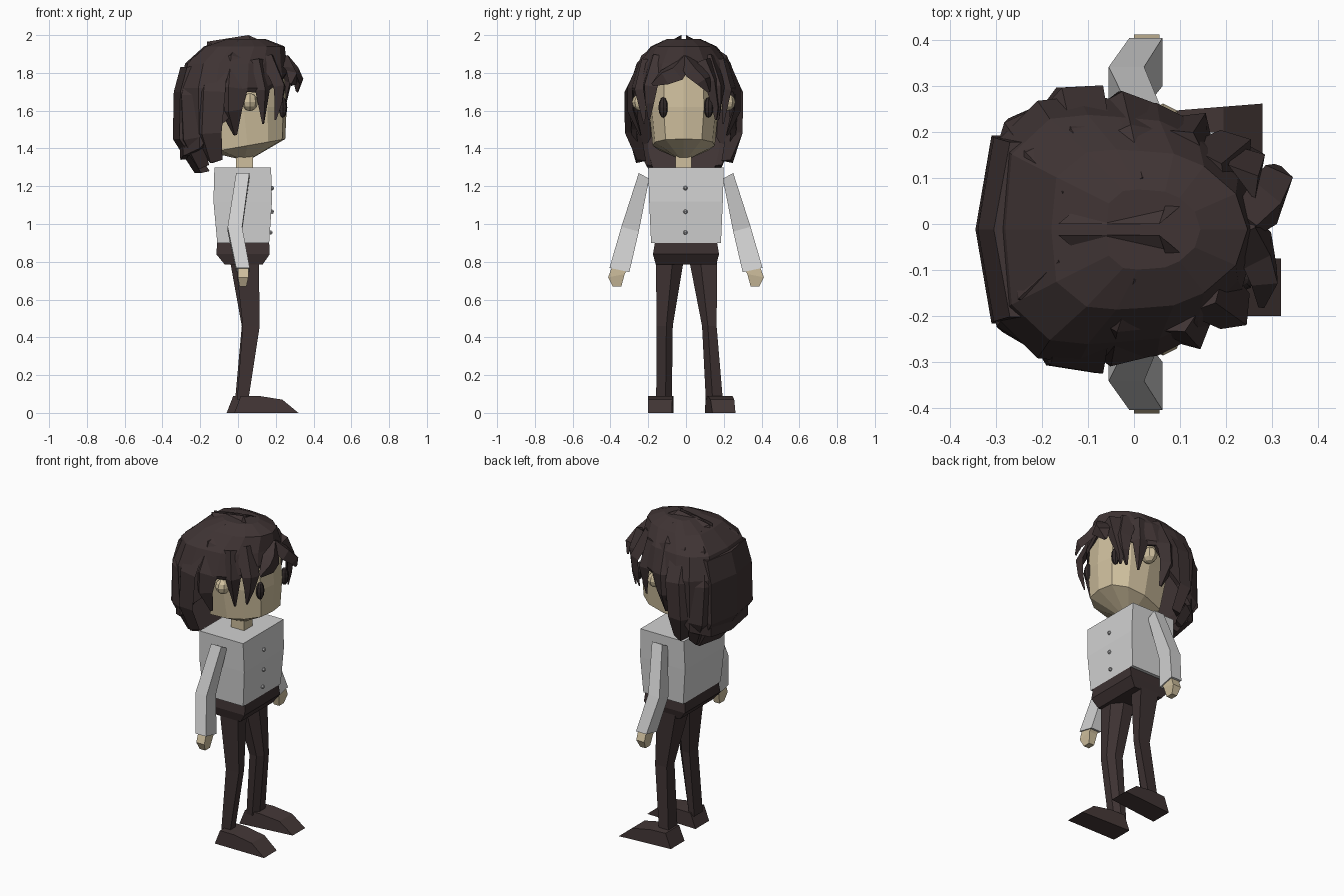
import bpy, bmesh, math
from mathutils import Vector

cube = bpy.data.objects.get("Cube")
if cube:
    bpy.data.objects.remove(cube, do_unlink=True)


def material(name, r, g, b):
    m = bpy.data.materials.new(name)
    m.use_nodes = True
    m.diffuse_color = (r, g, b, 1)
    m.node_tree.nodes["Principled BSDF"].inputs["Base Color"].default_value = (r, g, b, 1)
    return m


HAIR = material("dark brown hair", 0.05, 0.034, 0.034)
PANTS = material("dark brown cloth", 0.046, 0.031, 0.031)
SHOE = material("brown leather", 0.058, 0.039, 0.038)
SHIRT = material("light grey cloth", 0.64, 0.64, 0.64)
BUTTON = material("grey button", 0.52, 0.52, 0.53)
SKIN = material("skin", 0.62, 0.52, 0.34)
EYE = material("dark eye", 0.03, 0.022, 0.022)
MID = -0.012  # the head sits slightly off centre


def finish(bm, name, mat):
    bmesh.ops.recalc_face_normals(bm, faces=bm.faces)
    me = bpy.data.meshes.new(name)
    bm.to_mesh(me)
    bm.free()
    me.materials.append(mat)
    ob = bpy.data.objects.new(name, me)
    bpy.context.collection.objects.link(ob)
    return ob


def loft(name, rings, mat, cap_start=True, cap_end=True):
    """Skin a list of equal-length point rings."""
    bm = bmesh.new()
    rows = [[bm.verts.new(p) for p in ring] for ring in rings]
    n = len(rows[0])
    for a, b in zip(rows, rows[1:]):
        for i in range(n):
            j = (i + 1) % n
            bm.faces.new((a[i], a[j], b[j], b[i]))
    if cap_start:
        bm.faces.new(rows[0])
    if cap_end:
        bm.faces.new(rows[-1])
    return finish(bm, name, mat)


def quad(x0, x1, y0, y1, z0, z1=None):
    """Rectangle whose height may slope across y."""
    z1 = z0 if z1 is None else z1
    return [(x0, y0, z0), (x1, y0, z0), (x1, y1, z1), (x0, y1, z1)]


def flip(rings, side):
    return [[(x, y * side, z) for x, y, z in ring] for ring in rings]


def blob(name, centre, size, mat, u=8, v=6):
    bm = bmesh.new()
    bmesh.ops.create_uvsphere(bm, u_segments=u, v_segments=v, radius=1)
    for vert in bm.verts:
        vert.co = Vector(c + s * k for c, s, k in zip(centre, size, vert.co))
    return finish(bm, name, mat)


def mirrored(half):
    """Close a half outline, front to back, across its centre line."""
    return half + [(x, -y) for x, y in reversed(half[1:-1])]


# Shirt, hips, neck
loft("shirt", [quad(-.125, .175, -.2, .2, 1.3), quad(-.13, .18, -.195, .195, 1.12),
               quad(-.11, .165, -.185, .185, .9)], SHIRT)
loft("hips", [quad(-.11, .165, -.165, .165, .9), quad(-.115, .168, -.175, .175, .84),
              quad(-.07, .13, -.16, .16, .785)], PANTS)
loft("neck", [quad(-.01, .08, -.055, .03, 1.29), quad(-.01, .08, -.055, .03, 1.42)], SKIN)
for i, (x, z) in enumerate([(.18, 1.19), (.179, 1.065), (.172, .955)]):
    blob(f"button_{i + 1}", (x, -.003, z), (.013, .012, .012), BUTTON, 6, 4)

# Arms and hands
for side, word in ((1, "left"), (-1, "right")):
    arm = [quad(-.01, .06, .195, .25, 1.24, 1.27), quad(-.055, .022, .25, .342, .96, .985),
           quad(-.01, .062, .3, .405, .745, .768)]
    hand = [quad(0, .055, .315, .395, .75, .765), quad(0, .055, .325, .412, .735, .718),
            quad(.008, .045, .342, .388, .67)]
    loft(word + "_sleeve", flip(arm, side), SHIRT)
    loft(word + "_hand", flip(hand, side), SKIN)


def leg_ring(x0, x1, inner, outer, z):
    """Leg section with its inner front corner cut away."""
    cut = inner + (outer - inner) * .4
    return [(x0, outer, z), (x1, outer, z), (x1, cut, z), (x0 + (x1 - x0) * .6, inner, z),
            (x0, inner, z)]


# Legs and shoes, uneven stance: (x back, x front, y inner, y outer) at hip, knee, ankle
stance = {
    "left": ((-.045, .085, .015, .165), (.02, .1, .085, .162), (-.015, .05, .105, .195),
             (-.04, (.1, .14), (.235, .262))),
    "right": ((-.015, .11, -.01, -.16), (.025, .115, -.07, -.155), (-.005, .055, -.075, -.158),
              (0, (-.2, -.2), (-.065, -.075)))}
for word, (hip, knee, ankle, (shift, low, high)) in stance.items():
    loft(word + "_leg", [leg_ring(*hip, .82), leg_ring(*knee, .46), leg_ring(*ankle, .07)], PANTS)
    shoe = []
    for heel_y, toe_y in (low, high):
        side_points = ((-.02, 0), (.015, .09), (.11, .09), (.235, .07), (.32, 0))
        shoe.append([(x + shift, heel_y + (toe_y - heel_y) * (x + .02) / .34, z)
                     for x, z in side_points])
    loft(word + "_shoe", shoe, SHOE)

# Head with a sloping jaw
face = mirrored([(1, 0), (.92, .58), (.55, .92), (0, 1), (-.7, .8), (-1, 0)])


def head_ring(cx, rx, ry, z, tilt=0):
    return [(cx + x * rx, MID + y * ry, z + tilt * x) for x, y in face]


loft("head", [head_ring(.035, .035, .03, 1.345), head_ring(.05, .2, .165, 1.415, .035),
              head_ring(.03, .228, .185, 1.62), head_ring(.03, .215, .175, 1.8),
              head_ring(.03, .14, .12, 1.92)], SKIN)
for side, word in ((1, "left"), (-1, "right")):
    blob(word + "_eye", (.237, side * .12, 1.617), (.024, .026, .055), EYE, 8, 6)
    blob(word + "_ear", (.063, MID + side * .222, 1.645), (.043, .052, .048), SKIN, 8, 6)

# Hair cap: an outline scaled up the skull, with a hem that drops to the back
outline = mirrored([(.27, 0), (.235, .13), (.14, .23), (.05, .275), (-.05, .285),
                    (-.12, .29), (-.21, .28), (-.3, .19), (-.315, 0)])
hem = [1.8, 1.75, 1.69, 1.7, 1.56, 1.5, 1.4, 1.36, 1.34]
hem = hem + hem[-2:0:-1]
cap = [[(cx + x * sx, MID + y * sy, z) for x, y in outline]
       for z, sx, sy, cx in ((1.98, .35, .3, .05), (1.94, .73, .6, .05), (1.85, .92, .86, .01))]
cap.append([(x, MID + y, max(1.72, h + .02)) for (x, y), h in zip(outline, hem)])
cap.append([(x * .97, MID + y * .96, h) for (x, y), h in zip(outline, hem)])
ob = loft("hair_cap", cap, HAIR, True, False)
mod = ob.modifiers.new("Thickness", "SOLIDIFY")
mod.thickness = .03


def lock(name, path, widths, depth=.02):
    """Tapered faceted lock of hair lying on the head."""
    pts = [Vector(p) for p in path]
    rings = []
    for i, (p, w) in enumerate(zip(pts, widths)):
        along = (pts[min(i + 1, len(pts) - 1)] - pts[max(i - 1, 0)]).normalized()
        out = p - Vector((0, MID, 1.62))
        out = (out - along * out.dot(along)).normalized()
        across = along.cross(out)
        d = depth * min(1, w / .04)
        rings.append([p + across * w - out * d, p + across * w * .15 + out * d,
                      p - across * w - out * d])
    return loft(name, rings, HAIR)


# Locks repeated on both sides
pairs = {
    "temple_lock": ([(.17, .14, 1.89), (.235, .19, 1.73), (.225, .19, 1.64), (.2, .185, 1.55)],
                    (.07, .05, .03, .006)),
    "ear_front_lock": ([(.11, .2, 1.87), (.14, .24, 1.71), (.135, .21, 1.53)],
                       (.07, .045, .006)),
    "ear_back_lock": ([(.01, .1, 1.955), (-.02, .21, 1.88), (-.035, .28, 1.72),
                       (-.04, .28, 1.6), (-.015, .23, 1.47)],
                      (.06, .1, .085, .06, .01)),
    "side_lock": ([(-.08, .1, 1.94), (-.14, .2, 1.87), (-.16, .285, 1.7), (-.17, .285, 1.48),
                   (-.13, .24, 1.33)],
                  (.06, .09, .095, .085, .045)),
    "rear_lock": ([(-.15, .07, 1.93), (-.23, .15, 1.86), (-.275, .21, 1.68), (-.265, .22, 1.45),
                   (-.19, .18, 1.3)],
                  (.05, .08, .09, .085, .04)),
}
for side, word in ((1, "left"), (-1, "right")):
    for name, (path, widths) in pairs.items():
        lock(f"{word}_{name}", [(x, MID + side * y, z) for x, y, z in path], widths)
    # Raised lobe beside the parting
    lobe = [[(-.165, .012, z0), (.055, .012, z1), (.1, w, z1 - .02), (-.12, w, z0 - .02)]
            for z0, z1, w in ((1.965, 2.0, .05), (1.92, 1.95, .15))]
    loft(word + "_crown_lobe", [[(x, MID + side * y, z) for x, y, z in r] for r in lobe], HAIR)

# Fringe curls
lock("right_fringe", [(.25, .0, 1.88), (.285, -.06, 1.81), (.3, -.12, 1.785), (.28, -.18, 1.74)],
     (.04, .06, .05, .01))
lock("left_fringe", [(.25, .0, 1.88), (.3, .05, 1.82), (.325, .1, 1.765), (.315, .125, 1.7)],
     (.04, .06, .045, .01))
lock("small_fringe", [(.25, .1, 1.87), (.265, .145, 1.76), (.24, .165, 1.62), (.235, .16, 1.55)],
     (.05, .045, .025, .006))

# Broad panel hanging at the back of the head
panel = []
for x, w, z in ((-.285, .19, 1.83), (-.32, .2, 1.7), (-.325, .205, 1.45), (-.21, .16, 1.27)):
    panel.append([(x - .02, MID, z), (x + .015, MID + w, z), (x + .06, MID + w, z + .01),
                  (x + .06, MID - w, z + .01), (x + .015, MID - w, z)])
loft("back_hair_panel", panel, HAIR)
